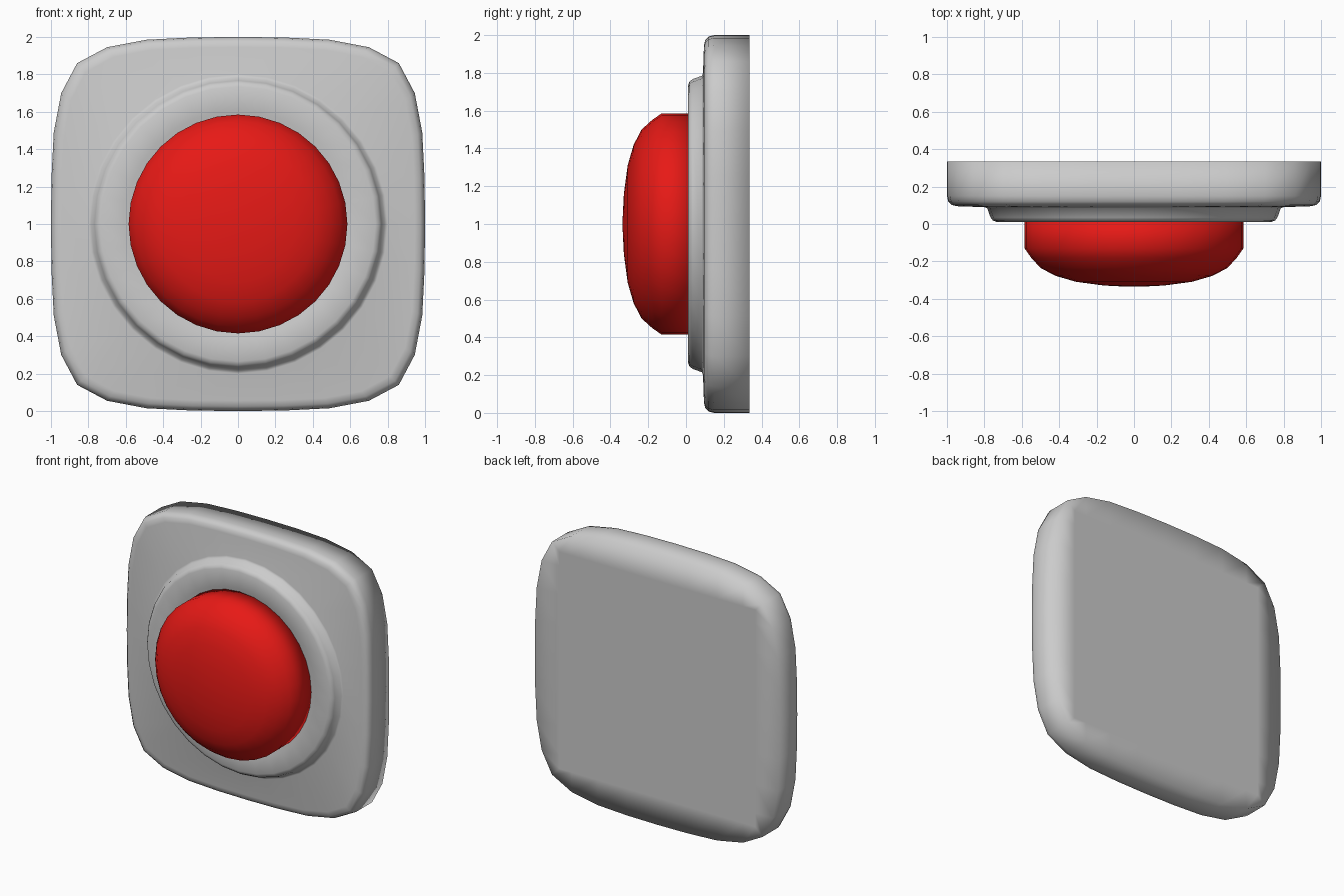
import bpy, bmesh, math

if "Cube" in bpy.data.objects:
    bpy.data.objects.remove(bpy.data.objects["Cube"])

SIDES = 32
CENTRE_Z = 1.0


def circle(r):
    return [(r * math.cos(2 * math.pi * i / SIDES), r * math.sin(2 * math.pi * i / SIDES))
            for i in range(SIDES)]


def rounded_square():
    # one eighth of the outline, mirrored then turned four times
    eighth = [(1.0, 0.0), (0.997, 0.25), (0.985, 0.49), (0.945, 0.70), (0.86, 0.86)]
    quarter = eighth + [(b, a) for a, b in eighth[-2:0:-1]]
    pts = []
    for _ in range(4):
        pts += quarter
        quarter = [(-b, a) for a, b in quarter]
    return pts


def loft(name, loops):
    """Skin a list of (outline, y) loops and cap both ends."""
    bm = bmesh.new()
    rings = [[bm.verts.new((x, y, z + CENTRE_Z)) for x, z in pts] for pts, y in loops]
    for a, b in zip(rings, rings[1:]):
        for i in range(SIDES):
            j = (i + 1) % SIDES
            bm.faces.new((a[i], a[j], b[j], b[i]))
    bm.faces.new(rings[0])
    bm.faces.new(rings[-1])
    bmesh.ops.recalc_face_normals(bm, faces=bm.faces[:])
    for f in bm.faces:
        f.smooth = True
    mesh = bpy.data.meshes.new(name)
    bm.to_mesh(mesh)
    bm.free()
    obj = bpy.data.objects.new(name, mesh)
    bpy.context.collection.objects.link(obj)
    return obj


# Wall plate with soft front edge and raised round collar
outline = rounded_square()


def scaled(s):
    return [(x * s, z * s) for x, z in outline]


def clamp(v):
    return max(-0.8, min(0.8, v))


back_panel = [(clamp(x), clamp(z)) for x, z in outline]
plate_loops = [(back_panel, 0.335), (outline, 0.335), (outline, 0.15),
               (scaled(0.993), 0.12), (scaled(0.975), 0.102), (scaled(0.945), 0.095)]
collar = [(0.80, 0.09), (0.785, 0.085), (0.767, 0.035), (0.755, 0.019),
          (0.735, 0.011), (0.61, 0.011), (0.585, 0.02)]
loft("base_plate", plate_loops + [(circle(r), y) for r, y in collar])

# Domed push button
dome = [(0.585, 0.05), (0.585, -0.13), (0.55, -0.18), (0.50, -0.235), (0.42, -0.277),
        (0.31, -0.309), (0.16, -0.329), (0.04, -0.335)]
button = loft("button", [(circle(r), y) for r, y in dome])
red = bpy.data.materials.new("button_red")
red.diffuse_color = (0.8, 0.01, 0.008, 1.0)
red.use_nodes = True
red.node_tree.nodes["Principled BSDF"].inputs["Base Color"].default_value = red.diffuse_color
button.data.materials.append(red)
